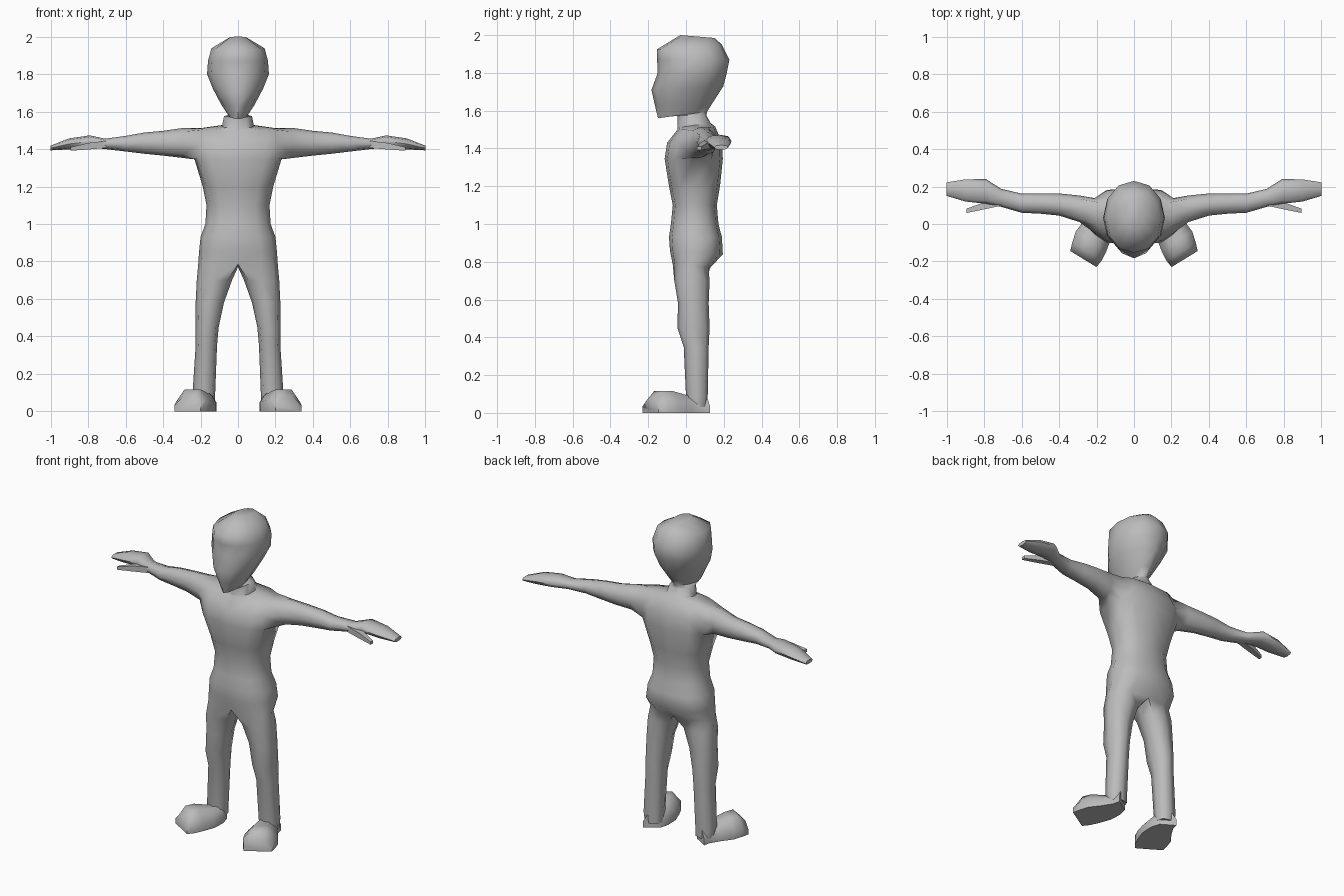
import bpy, bmesh, math

if "Cube" in bpy.data.objects:
    bpy.data.objects.remove(bpy.data.objects["Cube"])

bm = bmesh.new()


def power(v, p):
    return math.copysign(abs(v) ** (2 / p), v) if abs(v) > 1e-6 else 0.0


def ring(make, lo1, hi1, lo2, hi2, p, angles):
    """Rounded-box ring between two ranges; make(a, b) gives the 3D point."""
    out = []
    for deg in angles:
        t = math.radians(deg)
        a = (lo1 + hi1) / 2 + (hi1 - lo1) / 2 * power(math.cos(t), p)
        b = (lo2 + hi2) / 2 + (hi2 - lo2) / 2 * power(math.sin(t), p)
        out.append(bm.verts.new(make(a, b)))
    return out


def bridge(r0, r1):
    n = len(r0)
    for i in range(n):
        j = (i + 1) % n
        bm.faces.new((r0[i], r0[j], r1[j], r1[i]))


def loft(rings, cap_start=False):
    for r0, r1 in zip(rings, rings[1:]):
        bridge(r0, r1)
    bm.faces.new(rings[-1])
    if cap_start:
        bm.faces.new(rings[0])


EIGHT = [-135 + 45 * k for k in range(8)]
HALF = [-90 + 30 * k for k in range(7)]

# Trunk, neck and head, right half: z front, z back, half width, y front, y back, roundness
trunk = [
    (.785, .77, .213, -.070, .130, 2.5),
    (.86, .84, .208, -.085, .195, 2.6),
    (.93, .93, .200, -.090, .190, 2.5),
    (1.00, 1.00, .174, -.080, .172, 2.4),
    (1.10, 1.10, .168, -.070, .163, 2.4),
    (1.20, 1.20, .188, -.090, .180, 2.6),
    (1.345, 1.345, .232, -.113, .195, 3.0),
    (1.43, 1.43, .235, -.100, .190, 3.0),
    (1.50, 1.515, .215, -.045, .155, 2.8),
    (1.51, 1.535, .085, -.045, .130, 2.2),
    (1.575, 1.575, .075, -.045, .108, 2.0),
    (1.560, 1.595, .050, -.148, .112, 1.7),
    (1.63, 1.64, .088, -.165, .140, 1.8),
    (1.71, 1.73, .133, -.183, .198, 1.9),
    (1.80, 1.80, .165, -.150, .216, 2.1),
    (1.87, 1.87, .160, -.153, .230, 2.1),
    (1.925, 1.95, .142, -.153, .190, 2.2),
    (2.00, 1.985, .050, -.030, .150, 2.0),
]
rows = []
for zf, zb, hw, yf, yb, p in trunk:
    rows.append(ring(lambda x, y: (x, y, zf + (zb - zf) * (y - yf) / (yb - yf)),
                     -hw, hw, yf, yb, p, HALF))
for k in range(len(rows) - 1):
    for i in range(6):
        if k in (6, 7) and i in (2, 3):      # opening for the arm
            continue
        bm.faces.new((rows[k][i], rows[k][i + 1], rows[k + 1][i + 1], rows[k + 1][i]))
bm.faces.new(rows[-1])

# Arm and hand, growing out of the opening: x, y range, z range
a, b, c = rows[6:9]
arm = [[a[2], a[3], a[4], b[4], c[4], c[3], c[2], b[2]]]
for x, y0, y1, z0, z1 in [
    (.29, .010, .152, 1.352, 1.513),
    (.40, .045, .163, 1.365, 1.497),
    (.50, .055, .163, 1.375, 1.488),
    (.60, .060, .162, 1.387, 1.470),
    (.71, .092, .188, 1.400, 1.455),
    (.79, .108, .240, 1.408, 1.473),
    (.90, .120, .238, 1.398, 1.457),
    (1.00, .150, .222, 1.393, 1.418),
]:
    arm.append(ring(lambda y, z: (x, y, z), y0, y1, z0, z1, 2.4, EIGHT))
loft(arm)

# Thumb
thumb = []
for x, y0, y1, z0, z1 in [(.70, .093, .145, 1.400, 1.450),
                          (.80, .072, .122, 1.392, 1.438),
                          (.895, .055, .085, 1.388, 1.412)]:
    thumb.append(ring(lambda y, z: (x, y, z), y0, y1, z0, z1, 2.5, EIGHT[::2]))
loft(thumb, True)

# Leg, growing out of the hip row and a crotch point: z, x range, y range
leg = [rows[0] + [bm.verts.new((0, .04, .77))]]
for z, x0, x1, y0, y1 in [
    (.70, .032, .220, -.062, .125),
    (.58, .075, .226, -.042, .120),
    (.45, .103, .226, -.046, .125),
    (.35, .112, .226, -.012, .120),
    (.09, .122, .243, .000, .115),
    (.03, .125, .235, .010, .112),
]:
    leg.append(ring(lambda x, y: (x, y, z), x0, x1, y0, y1, 2.5, EIGHT))
loft(leg)

# Foot, turned outwards: centre x, centre y, half width, height
section = [(-1, 0), (1, 0), (1, .45), (.45, 1), (-.45, 1), (-1, .5)]
foot = []
for cx, cy, hw, h in [(.173, .100, .050, .085), (.170, .050, .065, .095),
                      (.190, -.020, .085, .095), (.228, -.090, .097, .115),
                      (.250, -.145, .093, .117), (.270, -.187, .082, .070)]:
    foot.append([bm.verts.new((cx + .85 * u * hw, cy + .52 * u * hw, v * h))
                 for u, v in section])
loft(foot, True)

# Mirror to the left side and weld along the middle
bmesh.ops.delete(bm, geom=[v for v in bm.verts if not v.link_faces], context='VERTS')
bmesh.ops.mirror(bm, geom=bm.verts[:] + bm.edges[:] + bm.faces[:], axis='X', merge_dist=.0005)
bmesh.ops.remove_doubles(bm, verts=[v for v in bm.verts if abs(v.co.x) < .001], dist=.0005)
bmesh.ops.recalc_face_normals(bm, faces=bm.faces[:])

mesh = bpy.data.meshes.new("body")
bm.to_mesh(mesh)
bm.free()
body = bpy.data.objects.new("body", mesh)
bpy.context.collection.objects.link(body)
grey = bpy.data.materials.new("plain grey")
grey.diffuse_color = (.5, .5, .5, 1)
grey.use_nodes = True
grey.node_tree.nodes["Principled BSDF"].inputs["Base Color"].default_value = grey.diffuse_color
mesh.materials.append(grey)
bpy.context.view_layer.objects.active = body
body.select_set(True)
bpy.ops.object.shade_smooth_by_angle(angle=math.radians(65))
